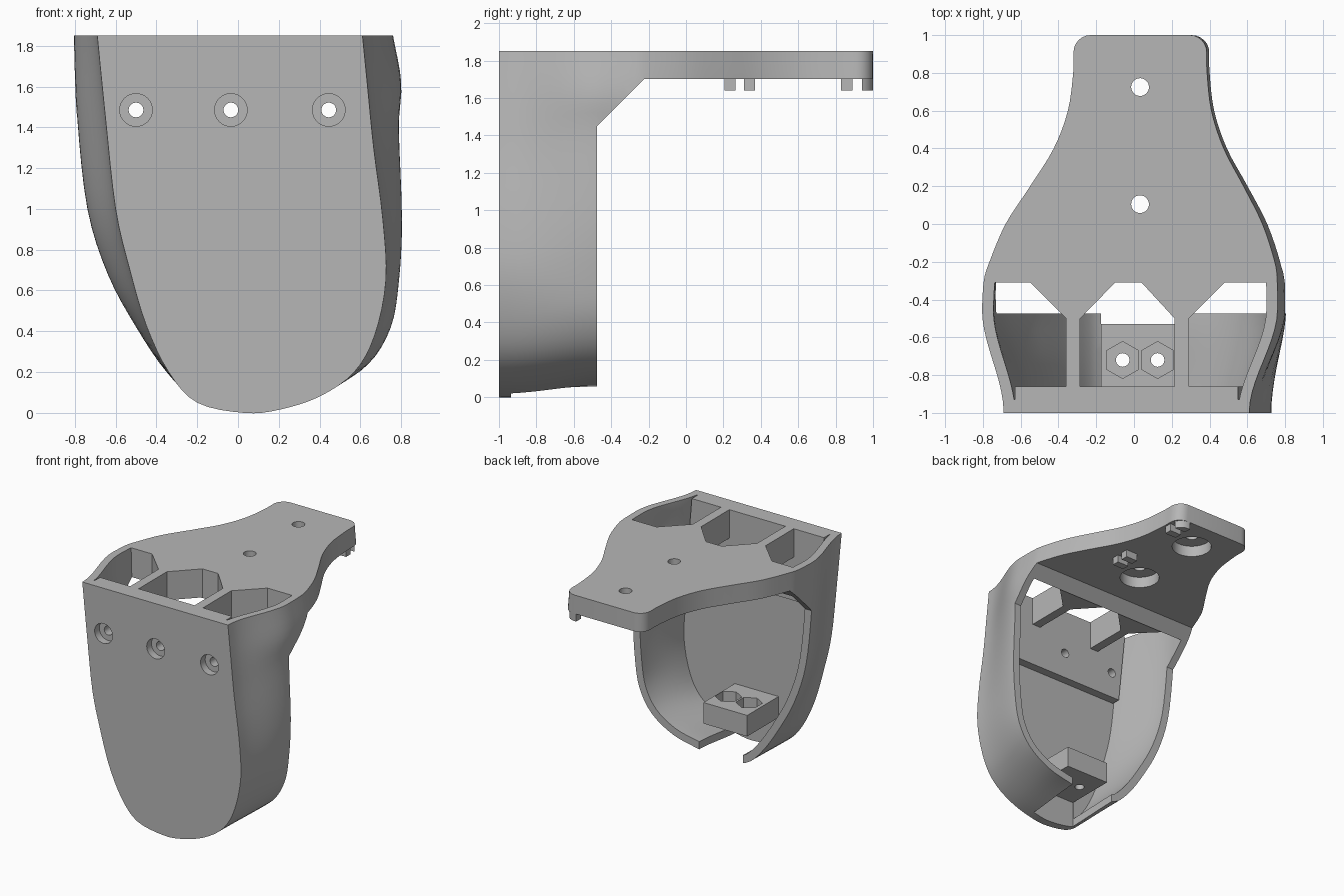
import bpy, bmesh, math
from mathutils import Vector

cube = bpy.data.objects.get("Cube")
if cube:
    bpy.data.objects.remove(cube, do_unlink=True)

grey = bpy.data.materials.new("matte_grey")
grey.use_nodes = True
grey.diffuse_color = (0.47, 0.47, 0.47, 1)
grey.node_tree.nodes["Principled BSDF"].inputs["Base Color"].default_value = grey.diffuse_color

TOP = 1.85
WALL = 0.06


def make(name, rings):
    """Solid skinned over matching rings of points."""
    bm = bmesh.new()
    loops = [[bm.verts.new(p) for p in ring] for ring in rings]
    n = len(loops[0])
    for a, b in zip(loops, loops[1:]):
        for i in range(n):
            j = (i + 1) % n
            bm.faces.new((a[i], a[j], b[j], b[i]))
    bm.faces.new(loops[0])
    bm.faces.new(loops[-1])
    bmesh.ops.recalc_face_normals(bm, faces=bm.faces)
    if len(rings) > 2:
        bmesh.ops.triangulate(bm, faces=bm.faces)
    mesh = bpy.data.meshes.new(name)
    bm.to_mesh(mesh)
    bm.free()
    mesh.materials.append(grey)
    obj = bpy.data.objects.new(name, mesh)
    bpy.context.collection.objects.link(obj)
    return obj


def prism(name, pts, axis, lo, hi):
    """Polygon extruded along x, y or z."""
    place = {"x": lambda p, d: (d, p[0], p[1]),
             "y": lambda p, d: (p[0], d, p[1]),
             "z": lambda p, d: (p[0], p[1], d)}[axis]
    return make(name, [[place(p, d) for p in pts] for d in (lo, hi)])


def rect(a0, a1, b0, b1):
    return [(a0, b0), (a1, b0), (a1, b1), (a0, b1)]


def ngon(cx, cy, r, n=32):
    return [(cx + r * math.sin(math.tau * i / n), cy + r * math.cos(math.tau * i / n))
            for i in range(n)]


def boolean(obj, cutter, operation="DIFFERENCE"):
    mod = obj.modifiers.new("cut", "BOOLEAN")
    mod.operation, mod.object, mod.solver = operation, cutter, "EXACT"
    bpy.context.view_layer.objects.active = obj
    bpy.ops.object.modifier_apply(modifier=mod.name)


def discard(cutter):
    bpy.data.objects.remove(cutter, do_unlink=True)


def spline(pts, steps):
    """Catmull-Rom curve through the points."""
    p = [Vector(q) for q in pts]
    p = [p[0] * 2 - p[1]] + p + [p[-1] * 2 - p[-2]]
    out = []
    for a, b, c, d in zip(p, p[1:], p[2:], p[3:]):
        for k in range(steps):
            t = k / steps
            out.append((b * 2 + (c - a) * t + (a * 2 - b * 5 + c * 4 - d) * t ** 2
                        + (b * 3 - a - c * 3 + d) * t ** 3) / 2)
    return out + [p[-2]]


# Front and rear outlines of the cowl, from top left round to top right
front = spline([(-.69, TOP), (-.65, 1.45), (-.6, 1), (-.53, .7), (-.45, .43), (-.34, .2),
                (-.2, .05), (.03, 0), (.2, .015), (.4, .08), (.57, .2), (.67, .38),
                (.725, .65), (.71, .95), (.665, 1.3), (.635, 1.6), (.61, TOP)], 4)
rear = spline([(-.805, TOP), (-.79, 1.45), (-.74, 1), (-.64, .68), (-.5, .42), (-.35, .2),
               (-.2, .065), (.03, .03), (.22, .065), (.45, .12), (.64, .24), (.75, .42),
               (.79, .65), (.805, .95), (.79, 1.4), (.8, 1.62), (.76, TOP)], 4)

# Plan of the top plate behind the cowl: y, left x, right x
plan = spline([(-.45, -.805, .76), (-.3, -.795, .758), (-.2, -.765, .745), (0, -.68, .68),
               (.2, -.55, .58), (.4, -.425, .475), (.6, -.35, .41), (.8, -.322, .387),
               (.91, -.32, .385)], 4)
R = 0.09
for k in range(1, 7):
    a = k * math.pi / 12
    inset = R * (1 - math.cos(a))
    plan.append(Vector((1 - R + R * math.sin(a), -.32 + inset, .385 - inset)))


def cowl_section(y):
    t = min(1, max(0, (y + 1) / 0.55))
    t = t * t * (3 - 2 * t)
    return [f.lerp(r, t) for f, r in zip(front, rear)]


def plate_section(left, right):
    k = (right - left) / (rear[-1].x - rear[0].x)
    return [Vector((left + (p.x - rear[0].x) * k, p.y)) for p in rear]


def inner(section):
    """Section moved inward by the wall thickness and opened upward."""
    out = []
    for i, p in enumerate(section):
        d = (section[min(i + 1, len(section) - 1)] - section[max(i - 1, 0)]).normalized()
        out.append(p + Vector((-d.y, d.x)) * WALL)
    return [Vector((out[0].x, 2))] + out + [Vector((out[-1].x, 2))]


def ring(section, y):
    return [(p.x, y, p.y) for p in section]


# Outer skin: cowl and top plate in one solid
steps = [(-1 + 0.055 * i) for i in range(10)]
stations = [(y, cowl_section(y)) for y in steps]
stations += [(p[0], plate_section(p[1], p[2])) for p in plan]
body = make("cowl_and_top_plate", [ring(s, y) for y, s in stations])

# Side profile with its diagonal gusset
profile = prism("profile_cutter", [(-1.1, -.1), (-.475, -.1), (-.475, 1.45), (-.225, 1.7),
                                   (1.1, 1.7), (1.1, 2), (-1.1, 2)], "x", -1.2, 1.2)
boolean(body, profile, "INTERSECT")
discard(profile)

# Hollow interior
BACK, PLATE = -.31, -.93
hollow = [(y, s) for y, s in stations if PLATE + .01 < y < BACK - .01]
hollow = [(PLATE, cowl_section(PLATE))] + hollow + [(BACK, plate_section(-.797, .758))]
cavity = make("cavity_cutter", [ring(inner(s), y) for y, s in hollow])
boolean(body, cavity)
discard(cavity)

# Slot in the bottom of the cowl
slot = prism("slot_cutter", rect(-.175, .215, -.935, -.4), "z", -.1, .25)
boolean(body, slot)
discard(slot)

# Thick pad behind the front screws
pad = prism("screw_pad", [(-.57, 1.27), (.6, 1.27), (.55, TOP), (-.63, TOP)], "y", PLATE, -.86)
for x in (-.5, -.035, .445):
    for radius, end in ((.08, -.94), (.036, -.8)):
        drill = prism("drill", ngon(x, 1.485, radius), "y", -1.1, end)
        boolean(body, drill)
        boolean(pad, drill)
        discard(drill)

# Plate holes, counterbored from below
for y in (.105, .725):
    for radius, end in ((.15, 1.79), (.047, 2)):
        drill = prism("drill", ngon(.032, y, radius), "z", 1.5, end)
        boolean(body, drill)
        discard(drill)

# Ribs between the top openings, flaring into the plate
ribs = []
for name, x0, x1, flare0, flare1 in (("left_rib", .215, .29, .04, .48),
                                     ("right_rib", -.36, -.285, -.55, -.1)):
    ribs.append(prism(name, [(x0, -.86), (x1, -.86), (x1, -.5), (flare1, BACK),
                             (flare0, BACK), (x0, -.5)], "z", 1.62, TOP))

# Nut block with two hexagonal pockets
block = prism("nut_block", rect(-.175, .215, PLATE, -.53), "z", .25, .42)
for x in (-.06, .125):
    for sides, radius, low in ((6, .098, .33), (24, .036, .1)):
        drill = prism("drill", ngon(x, -.72, radius, sides), "z", low, .6)
        boolean(block, drill)
        discard(drill)

# Cable clip prongs below the plate
clips = [prism("clip_prong", rect(.28, .383, y, y + .06), "z", 1.64, 1.71)
         for y in (.205, .31, .83)]
corner = [(p[2], p[0]) for p in plan if p[0] > .94]
clips.append(prism("corner_prong", [(.28, .94), (.38, .94)] + corner + [(.28, 1)],
                   "z", 1.64, 1.71))

# Smooth the curved walls, keep edges crisp
bpy.ops.object.select_all(action="DESELECT")
for obj in [body, pad, block] + ribs + clips:
    obj.select_set(True)
bpy.context.view_layer.objects.active = body
bpy.ops.object.shade_smooth_by_angle(angle=math.radians(30))
